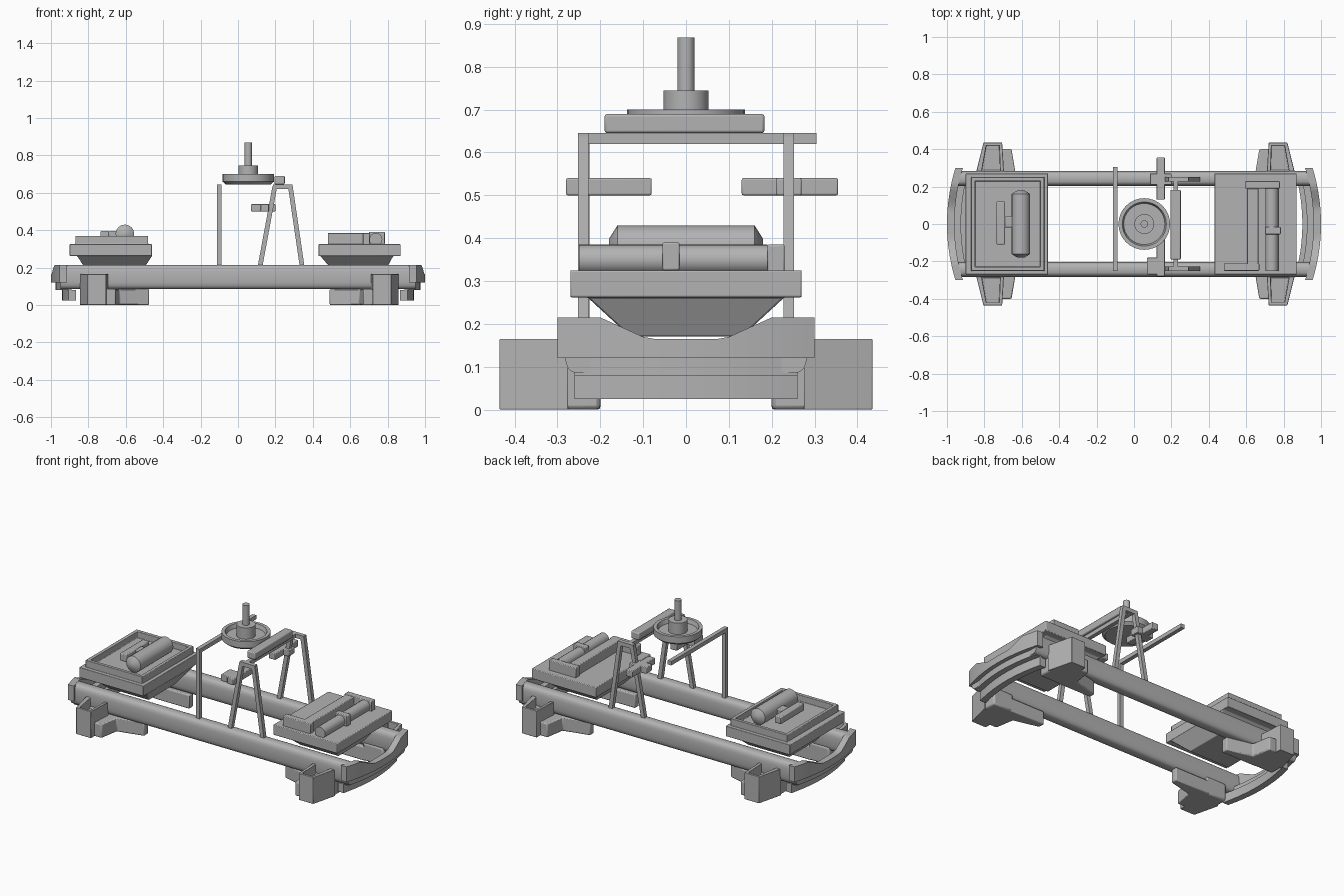
import bpy, bmesh, math
from mathutils import Vector

cube = bpy.data.objects.get("Cube")
if cube:
    bpy.data.objects.remove(cube)

grey = bpy.data.materials.new("plain_grey")
grey.use_nodes = True
COLOUR = (0.45, 0.45, 0.45, 1)
grey.diffuse_color = COLOUR
grey.node_tree.nodes["Principled BSDF"].inputs["Base Color"].default_value = COLOUR
parts = []


def finish(name, bm, bevel=0):
    bmesh.ops.recalc_face_normals(bm, faces=bm.faces)
    mesh = bpy.data.meshes.new(name)
    bm.to_mesh(mesh)
    bm.free()
    mesh.materials.append(grey)
    obj = bpy.data.objects.new(name, mesh)
    bpy.context.collection.objects.link(obj)
    if bevel:
        mod = obj.modifiers.new("soft_edges", "BEVEL")
        mod.width, mod.segments = bevel, 2
    parts.append(obj)
    return obj


def loft(name, rings, bevel=0):
    """Bridge equal rings of points and cap both ends."""
    bm = bmesh.new()
    loops = [[bm.verts.new(p) for p in ring] for ring in rings]
    n = len(loops[0])
    for a, b in zip(loops, loops[1:]):
        for i in range(n):
            j = (i + 1) % n
            bm.faces.new((a[i], a[j], b[j], b[i]))
    bm.faces.new(loops[0])
    bm.faces.new(loops[-1])
    return finish(name, bm, bevel)


def rect(x0, x1, y0, y1, z):
    return [(x0, y0, z), (x1, y0, z), (x1, y1, z), (x0, y1, z)]


def box(name, x, y, z, bevel=0):
    return loft(name, [rect(*x, *y, h) for h in z], bevel)


def disc(x, y, z, r, n=32):
    return [(x + r * math.cos(math.tau * i / n), y + r * math.sin(math.tau * i / n), z)
            for i in range(n)]


def drum(name, x, z, profile, n=16):
    """Round body along y from (y, radius) pairs."""
    return loft(name, [[(x + r * math.cos(math.tau * i / n), y, z + r * math.sin(math.tau * i / n))
                        for i in range(n)] for y, r in profile])


def strut(name, p, q, w=0.0125):
    """Square bar in the xz plane between two points."""
    p, q = Vector(p), Vector(q)
    d = (q - p).normalized()
    side = d.cross(Vector((0, 1, 0))).normalized() * w
    y = Vector((0, w, 0))
    return loft(name, [[c + side + y, c + side - y, c - side - y, c - side + y] for c in (p, q)])


# Long rails with a tall rounded section
for side, label in ((-1, "front"), (1, "back")):
    rings = []
    for x in (-0.95, 0.95):
        ring = []
        for i in range(24):
            c, s = math.cos(math.tau * i / 24), math.sin(math.tau * i / 24)
            ring.append((x, side * 0.243 + 0.04 * math.copysign(abs(c) ** 0.6, c),
                         0.15 + 0.065 * math.copysign(abs(s) ** 0.6, s)))
        rings.append(ring)
    loft(label + "_rail", rings)


# Curved end bumpers in three layers
def bumper(name, s, reach, half, depth, z0, top):
    rings = []
    for i in range(25):
        y = half * (i / 12 - 1)
        x = reach - 0.5 * y * y
        z1 = top(abs(y))
        rings.append([(s * x, y, z0), (s * x, y, z1),
                      (s * (x - depth), y, z1), (s * (x - depth), y, z0)])
    loft(name, rings)


def dipped(y):
    return 0.165 + 0.05 * min(1, max(0, (y - 0.09) / 0.11))


for s, label in ((-1, "right"), (1, "left")):
    bumper(label + "_bumper", s, 1.0, 0.3, 0.04, 0.12, dipped)
    bumper(label + "_bumper_step", s, 0.975, 0.26, 0.05, 0.08, lambda y: 0.12)
    bumper(label + "_bumper_lip", s, 0.94, 0.26, 0.04, 0.025, lambda y: 0.08)

# Hollow feet with low wedges running inward
for s, shift, label in ((-1, 0, "right"), (1, 0.015, "left")):
    for t, end in ((-1, "front"), (1, "back")):
        def place(points, z):
            return [(s * (x + shift), t * y, z) for x, y in points]
        outer = [(0.695, 0.275), (0.845, 0.275), (0.805, 0.435), (0.705, 0.435)]
        inner = [(0.715, 0.28), (0.815, 0.28), (0.79, 0.42), (0.72, 0.42)]
        loft(f"{label}_{end}_foot", [place(outer, 0), place(outer, 0.165),
                                     place(inner, 0.165), place(inner, 0.1)], 0.006)
        box(f"{label}_{end}_foot_base", sorted((s * (0.70 + shift), s * (0.84 + shift))),
            sorted((t * 0.2, t * 0.29)), (0, 0.11), 0.01)
        wedge = [(0.72, 0.4), (0.655, 0.4), (0.635, 0.28), (0.475, 0.24), (0.475, 0.2), (0.72, 0.2)]
        loft(f"{label}_{end}_foot_wedge", [place(wedge, 0), place(wedge, 0.085)], 0.006)

# Right deck: tapered hull with a hollow tray
loft("right_deck", [
    rect(-0.8, -0.52, -0.13, 0.13, 0.17), rect(-0.86, -0.46, -0.23, 0.23, 0.262),
    rect(-0.9, -0.46, -0.27, 0.27, 0.262), rect(-0.9, -0.46, -0.27, 0.27, 0.325),
    rect(-0.87, -0.48, -0.25, 0.25, 0.325), rect(-0.87, -0.48, -0.25, 0.25, 0.37),
    rect(-0.85, -0.5, -0.23, 0.23, 0.37), rect(-0.85, -0.5, -0.23, 0.23, 0.33)], 0.003)
drum("deck_roller", -0.605, 0.38, [(-0.18, 0.018), (-0.16, 0.05), (0.16, 0.05), (0.18, 0.018)])
box("roller_handle", (-0.735, -0.69), (-0.11, 0.12), (0.35, 0.395), 0.005)
box("roller_link", (-0.69, -0.6), (-0.02, 0.04), (0.36, 0.395), 0.005)

# Left deck: tapered hull with raised bars
loft("left_deck", [
    rect(0.52, 0.78, -0.13, 0.13, 0.17), rect(0.44, 0.83, -0.23, 0.23, 0.262),
    rect(0.43, 0.87, -0.27, 0.27, 0.262), rect(0.43, 0.87, -0.27, 0.27, 0.325)], 0.004)
box("deck_side_bar", (0.48, 0.67), (-0.25, -0.21), (0.32, 0.385), 0.004)
box("deck_long_bar", (0.605, 0.665), (-0.22, 0.19), (0.32, 0.385), 0.004)
box("deck_cross_bar", (0.595, 0.78), (0.19, 0.23), (0.32, 0.385), 0.004)
drum("deck_rod", 0.737, 0.35, [(-0.25, 0.035), (0.19, 0.035)])
box("deck_rod_clamp", (0.7, 0.785), (-0.055, -0.015), (0.325, 0.39), 0.004)

# Single post with overhanging arm
box("arm_post", (-0.113, -0.088), (-0.25, -0.225), (0.2, 0.645))
box("arm", (-0.113, -0.088), (-0.25, 0.305), (0.62, 0.645))

# Two A-shaped trestles
for y, label in ((-0.24, "front"), (0.24, "back")):
    strut(label + "_trestle_inner_leg", (0.115, y, 0.19), (0.197, y, 0.635))
    strut(label + "_trestle_outer_leg", (0.345, y, 0.19), (0.28, y, 0.635))
    strut(label + "_trestle_top", (0.187, y, 0.6325), (0.291, y, 0.6325))

# Pedals on the inner legs
box("back_pedal", (0.12, 0.165), (0.13, 0.355), (0.5, 0.54), 0.004)
box("back_pedal_plate", (0.085, 0.2), (0.21, 0.27), (0.5, 0.54), 0.004)
box("front_pedal", (0.12, 0.165), (-0.28, -0.08), (0.5, 0.54), 0.004)
box("front_pedal_plate", (0.07, 0.16), (-0.27, -0.18), (0.5, 0.54), 0.004)

# Cross beam on the trestles
box("cross_beam", (0.195, 0.25), (-0.19, 0.183), (0.645, 0.69), 0.006)
box("cross_beam_support", (0.21, 0.235), (-0.25, 0.25), (0.62, 0.645))

# Lathed wheel with hub and spindle
loft("wheel", [disc(0.055, 0, z, r) for r, z in (
    (0.12, 0.645), (0.138, 0.66), (0.138, 0.7), (0.118, 0.7), (0.11, 0.675),
    (0.053, 0.675), (0.053, 0.745), (0.02, 0.745), (0.02, 0.868))])

# Smooth rounded areas while keeping sharp edges
bpy.ops.object.select_all(action="DESELECT")
for obj in parts:
    obj.select_set(True)
bpy.context.view_layer.objects.active = parts[0]
bpy.ops.object.shade_smooth_by_angle(angle=math.radians(35))
